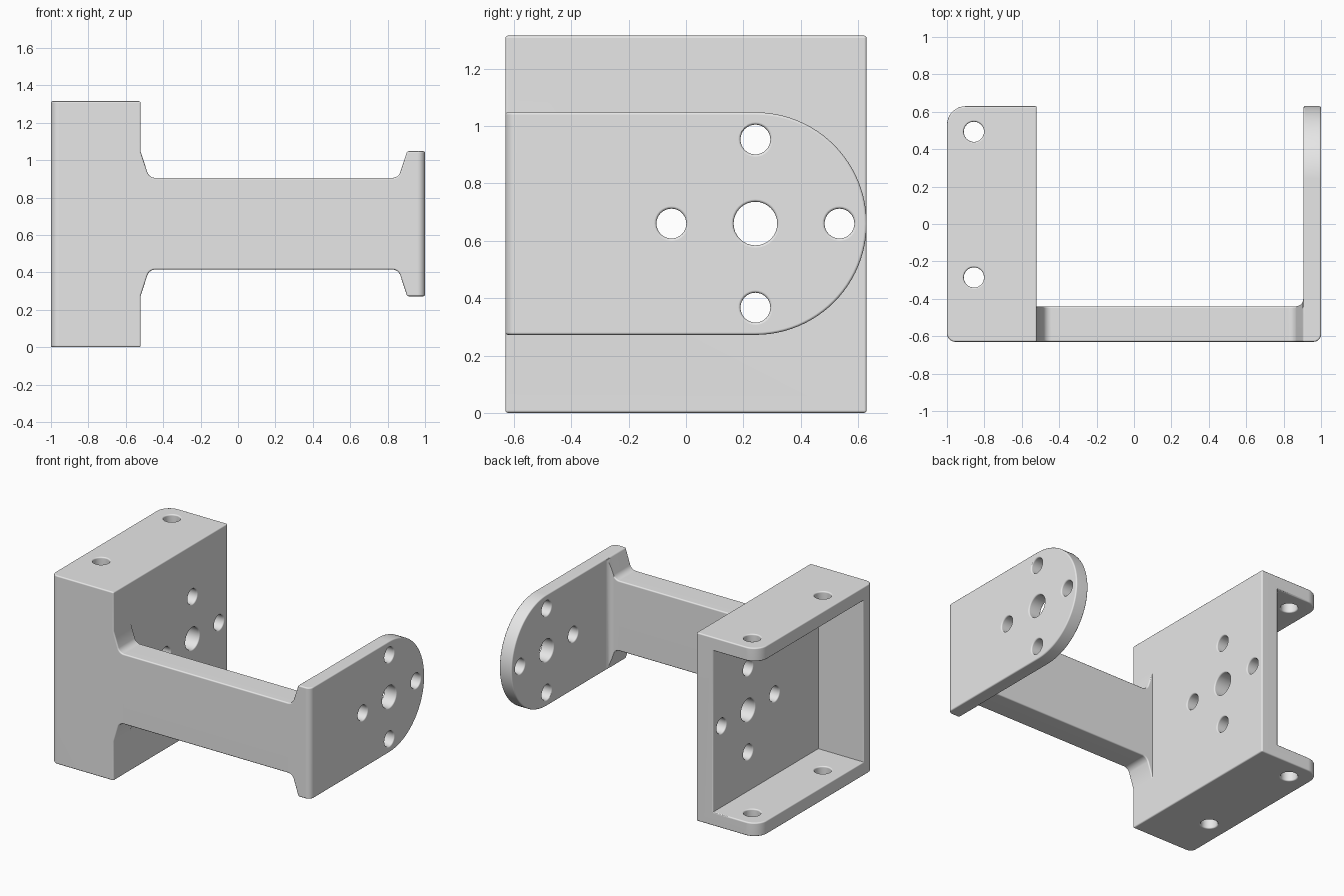
import bpy, bmesh, math
from mathutils import Vector

if "Cube" in bpy.data.objects:
    bpy.data.objects.remove(bpy.data.objects["Cube"], do_unlink=True)

MID = 0.66        # height of the hole pattern and arm centre
HEIGHT = 1.315    # height of the open housing
WALL = 0.095

grey = bpy.data.materials.new("plain grey")
grey.use_nodes = True
grey.diffuse_color = (0.8, 0.8, 0.8, 1)
grey.node_tree.nodes["Principled BSDF"].inputs["Base Color"].default_value = (0.8, 0.8, 0.8, 1)


def arc(cx, cy, r, start, end, steps):
    """Points on a circular arc, angles in degrees."""
    angles = [math.radians(start + (end - start) * i / steps) for i in range(steps + 1)]
    return [(cx + r * math.cos(a), cy + r * math.sin(a)) for a in angles]


def prism(name, points, axis, low, high):
    """Extrude a flat outline along one axis."""
    place = {"x": lambda a, b, h: (h, a, b),
             "y": lambda a, b, h: (a, h, b),
             "z": lambda a, b, h: (a, b, h)}[axis]
    bm = bmesh.new()
    face = bm.faces.new([bm.verts.new(place(a, b, low)) for a, b in points])
    new = bmesh.ops.extrude_face_region(bm, geom=[face])["geom"]
    shift = Vector(place(0, 0, high - low))
    bmesh.ops.translate(bm, vec=shift, verts=[v for v in new if isinstance(v, bmesh.types.BMVert)])
    bmesh.ops.recalc_face_normals(bm, faces=bm.faces)
    mesh = bpy.data.meshes.new(name)
    bm.to_mesh(mesh)
    bm.free()
    mesh.materials.append(grey)
    obj = bpy.data.objects.new(name, mesh)
    bpy.context.collection.objects.link(obj)
    return obj


def rect(x0, y0, x1, y1):
    return [(x0, y0), (x1, y0), (x1, y1), (x0, y1)]


def activate(obj):
    bpy.ops.object.select_all(action="DESELECT")
    obj.select_set(True)
    bpy.context.view_layer.objects.active = obj


def combine(obj, other, operation):
    """Apply a boolean and discard the other solid."""
    mod = obj.modifiers.new("boolean", "BOOLEAN")
    mod.operation = operation
    mod.solver = "EXACT"
    mod.object = other
    activate(obj)
    bpy.ops.object.modifier_apply(modifier=mod.name)
    bpy.data.objects.remove(other, do_unlink=True)


def arm_outline():
    """Front outline of the arm, flared at both ends, mirrored about MID."""
    top = [(-0.6, 1.044), (-0.52, 1.044)]
    top += arc(-0.442, 0.95, 0.045, 198, 270, 6)
    top += arc(0.825, 0.95, 0.045, -90, -18, 6)
    top += [(0.954, 1.2), (1.2, 1.2)]
    return top + [(x, 2 * MID - z) for x, z in reversed(top)]


# Housing: top, bottom, front and inner side walls, open to the back and outside
bracket = prism("bracket", arc(-0.955, -0.585, 0.045, 180, 270, 6)
                + [(-0.52, -0.63), (-0.52, 0.63)]
                + arc(-0.9, 0.53, 0.1, 90, 180, 8), "z", 0, HEIGHT)
combine(bracket, prism("cavity", rect(-1.2, -0.53, -0.65, 0.9), "z", WALL, HEIGHT - WALL), "DIFFERENCE")

# Arm and round-ended flange: front, top and side outlines intersected
arm = prism("arm", arm_outline(), "y", -0.9, 0.9)
plan = [(-0.6, -0.63)] + arc(0.96, -0.59, 0.04, -90, 0, 6)
plan += [(1, 0.8), (0.905, 0.8), (0.905, -0.44), (-0.6, -0.44)]
combine(arm, prism("arm_plan", plan, "z", -0.2, 1.5), "INTERSECT")
side = [(-0.8, MID - 0.388)] + arc(0.242, MID, 0.388, -90, 90, 48) + [(-0.8, MID + 0.388)]
combine(arm, prism("flange_side", side, "x", -0.9, 1.2), "INTERSECT")
combine(bracket, arm, "UNION")

# Mounting holes through the flange and housing side
for y, z, r in [(0, 0, 0.076), (0.293, 0, 0.052), (-0.293, 0, 0.052),
                (0, 0.293, 0.052), (0, -0.293, 0.052)]:
    hole = arc(0.242 + y, MID + z, r, 0, 348.75, 31)
    combine(bracket, prism("hole", hole, "x", -0.8, 1.2), "DIFFERENCE")

# Screw holes through the top and bottom walls
for y in (0.493, -0.286):
    hole = arc(-0.856, y, 0.054, 0, 348.75, 31)
    combine(bracket, prism("hole", hole, "z", -0.2, 1.5), "DIFFERENCE")

# Soften the outer edges and hole rims
bm = bmesh.new()
bm.from_mesh(bracket.data)
bmesh.ops.remove_doubles(bm, verts=bm.verts, dist=0.00005)
bmesh.ops.dissolve_limit(bm, angle_limit=0.005, verts=bm.verts, edges=bm.edges)
sharp = [e for e in bm.edges if len(e.link_faces) == 2
         and e.calc_face_angle_signed(0) > math.radians(40)]
bmesh.ops.bevel(bm, geom=sharp, offset=0.009, offset_type="OFFSET", segments=3,
                profile=0.5, affect="EDGES", clamp_overlap=False)
bm.to_mesh(bracket.data)
bm.free()

# Inner fillet where the arm meets the flange
fillet = prism("arm_fillet", [(0.93, -0.46), (0.93, -0.4)]
               + arc(0.865, -0.4, 0.04, 0, -90, 8) + [(0.865, -0.46)], "z", MID - 0.38, MID + 0.38)
combine(fillet, prism("fillet_limit", arm_outline(), "y", -0.9, 0.9), "INTERSECT")

for obj in (bracket, fillet):
    activate(obj)
    bpy.ops.object.shade_smooth_by_angle(angle=math.radians(35))
    normals = obj.modifiers.new("even shading", "WEIGHTED_NORMAL")
    normals.keep_sharp = True
